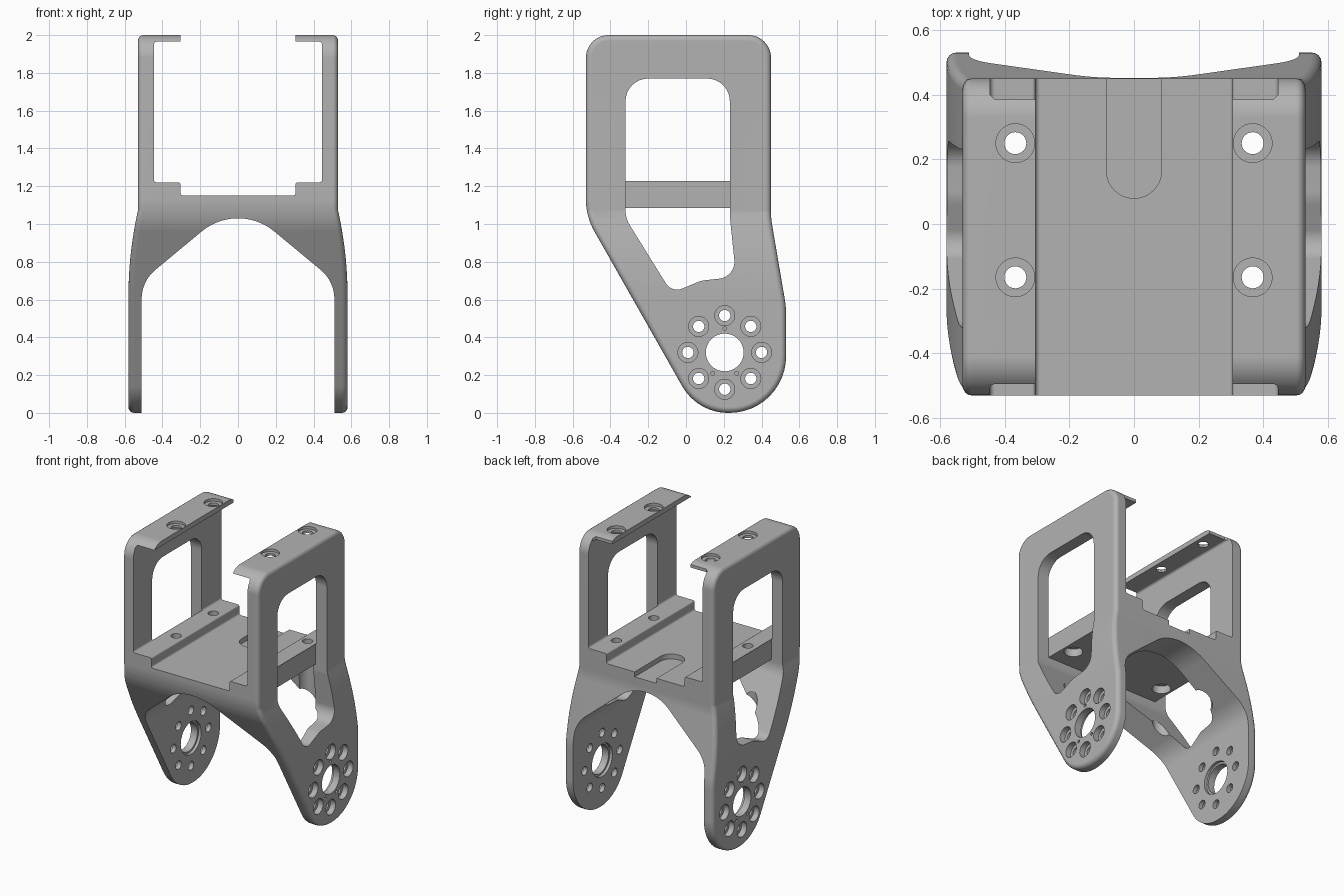
import bpy, bmesh
from math import pi, sin, cos, tan
from mathutils import Vector, Matrix

old = bpy.data.objects.get("Cube")
if old:
    bpy.data.objects.remove(old, do_unlink=True)

metal = bpy.data.materials.new("grey_metal")
metal.use_nodes = True
grey = (0.45, 0.45, 0.45, 1)
metal.diffuse_color = grey
metal.node_tree.nodes["Principled BSDF"].inputs["Base Color"].default_value = grey


def fillet(corners, seg=8):
    """Polygon of (a, b, radius) corners with each corner rounded."""
    out = []
    for i, (a, b, r) in enumerate(corners):
        p = Vector((a, b))
        u = (Vector(corners[i - 1][:2]) - p).normalized()
        v = (Vector(corners[(i + 1) % len(corners)][:2]) - p).normalized()
        if r == 0:
            out.append(p)
            continue
        half = u.angle(v) / 2
        centre = p + (u + v).normalized() * (r / sin(half))
        start = p + u * (r / tan(half)) - centre
        end = p + v * (r / tan(half)) - centre
        turn = start.angle(end)
        for k in range(seg + 1):
            t = k / seg
            w = (start * sin((1 - t) * turn) + end * sin(t * turn)) / sin(turn)
            out.append(centre + w)
    return out


def inset(pts, d):
    """Move a counter-clockwise outline inward by d."""
    out = []
    for i, p in enumerate(pts):
        t = (pts[(i + 1) % len(pts)] - pts[i - 1]).normalized()
        out.append(p + Vector((-t.y, t.x)) * d)
    return out


def place(axis, p, t):
    return {"x": (t, p[0], p[1]), "y": (p[0], t, p[1]), "z": (p[0], p[1], t)}[axis]


def finish(name, bm):
    bmesh.ops.recalc_face_normals(bm, faces=bm.faces)
    mesh = bpy.data.meshes.new(name)
    bm.to_mesh(mesh)
    bm.free()
    mesh.materials.append(metal)
    obj = bpy.data.objects.new(name, mesh)
    bpy.context.collection.objects.link(obj)
    return obj


def loft(axis, rings):
    """Solid through (outline, position) rings along an axis."""
    bm = bmesh.new()
    loops = [[bm.verts.new(place(axis, p, t)) for p in pts] for pts, t in rings]
    n = len(loops[0])
    for a, b in zip(loops, loops[1:]):
        for i in range(n):
            j = (i + 1) % n
            bm.faces.new((a[i], a[j], b[j], b[i]))
    bm.faces.new(loops[0][::-1])
    bm.faces.new(loops[-1])
    return bm


def prism(name, axis, pts, lo, hi):
    return finish(name, loft(axis, [(pts, lo), (pts, hi)]))


def box(name, x, y, z):
    return prism(name, "z", [(x[0], y[0]), (x[1], y[0]), (x[1], y[1]), (x[0], y[1])], *z)


def drills(name, holes):
    """One mesh of separate cylinders: (axis, centre, radius, lo, hi)."""
    bm = bmesh.new()
    for axis, c, r, lo, hi in holes:
        turn = Matrix.Rotation(pi / 2, 4, "Y") if axis == "x" else Matrix()
        spot = Matrix.Translation(place(axis, c, (lo + hi) / 2))
        bmesh.ops.create_cone(bm, cap_ends=True, segments=32, radius1=r, radius2=r,
                              depth=hi - lo, matrix=spot @ turn)
    return finish(name, bm)


def cut(obj, cutter):
    cutter.hide_render = True
    mod = obj.modifiers.new("cut", "BOOLEAN")
    mod.operation, mod.solver, mod.object = "DIFFERENCE", "EXACT", cutter
    bpy.context.view_layer.objects.active = obj
    bpy.ops.object.modifier_apply(modifier=mod.name)
    bpy.data.objects.remove(cutter, do_unlink=True)


# Solid body: side outline with rounded outer rims
WIDE, NARROW, RIM = 0.58, 0.53, 0.03
outline = fillet([(-0.53, 2, 0.12), (-0.53, 1.04, 0.35), (0.06, 0, 0.28),
                  (0.53, 0, 0.3), (0.53, 0.56, 0.5), (0.45, 1.03, 0.4),
                  (0.45, 2, 0.12)], 12)
half = [(inset(outline, RIM * (1 - cos(a))), WIDE - RIM + RIM * sin(a))
        for a in [k * pi / 8 for k in range(5)]]
bm = loft("x", [(p, -x) for p, x in reversed(half)] + half)

# Flare the legs outward below the shelf
top, low, steps = 1.07, 0.62, 9
for k in range(steps + 1):
    z = low + (top - low) * k / steps
    bmesh.ops.bisect_plane(bm, geom=bm.verts[:] + bm.edges[:] + bm.faces[:],
                           plane_co=(0, 0, z), plane_no=(0, 0, 1))
for v in bm.verts:
    s = min(max((top - v.co.z) / (top - low), 0), 1)
    v.co.x *= (NARROW + (WIDE - NARROW) * (1 - (1 - s) ** 2)) / WIDE
body = finish("bracket", bm)

# Side windows, leaving the shelf in place across them
window = prism("window_cutter", "x", fillet([
    (-0.32, 1.77, 0.12), (-0.32, 1.03, 0.15), (-0.075, 0.635, 0.07), (0.08, 0.7, 0.15),
    (0.265, 0.72, 0.09), (0.232, 1.04, 0.15), (0.232, 1.77, 0.12)]), -1, 1)
cut(window, box("shelf_keeper", (-0.443, 0.443), (-0.7, 0.7), (1.085, 1.23)))
cut(body, window)

# Upper bay with top lips, stepped shelf and floor
side = [(0.305, 2.2, 0), (0.305, 1.965, 0), (0.445, 1.965, 0.015), (0.445, 1.22, 0.015),
        (0.305, 1.22, 0.01), (0.305, 1.15, 0.015)]
bay = fillet(side + [(-x, z, r) for x, z, r in reversed(side)], 4)
cut(body, prism("bay_cutter", "y", bay, -1, 1))

# Arch between the legs
arch = fillet([(0.51, -0.2, 0), (0.51, 0.697, 0.2), (0, 1.12, 0.3),
               (-0.51, 0.697, 0.2), (-0.51, -0.2, 0)], 14)
cut(body, prism("arch_cutter", "y", arch, -1, 1))

# Shortened rear ends of the lips
for s in (-1, 1):
    notch = [(0.2 * s, 0.385), (0.43 * s, 0.385), (0.445 * s, 0.4), (0.445 * s, 0.7),
             (0.2 * s, 0.7)]
    cut(body, prism("lip_cutter", "z", notch, 1.95, 2.1))

# Cable slot in the floor
slot = fillet([(-0.085, 0.7, 0), (-0.085, 0.08, 0.084), (0.085, 0.08, 0.084),
               (0.085, 0.7, 0)], 10)
cut(body, prism("slot_cutter", "z", slot, 1.115, 1.18))

# Holes: pivot and bolt circle in the legs, screws in lips and shelf
PIVOT = Vector((0.205, 0.32))
ring = [PIVOT + 0.195 * Vector((cos(k * pi / 4), sin(k * pi / 4))) for k in range(8)]
pins = [PIVOT + 0.127 * Vector((cos(a), sin(a))) for a in (pi / 2, 4 * pi / 3, 5 * pi / 3)]
narrow, bores = [("x", PIVOT, 0.1, -1, 1)], []
narrow += [("x", c, 0.03, -1, 1) for c in ring]
for s in (-1, 1):
    def span(a, b):
        return (min(a * s, b * s), max(a * s, b * s))
    narrow += [("x", c, 0.01, *span(0.56, 0.7)) for c in pins]
    bores += [("x", c, 0.053, *span(0.54, 0.7)) for c in ring]
    bores.append(("x", PIVOT, 0.114, *span(0.45, 0.53)))
    for y in (0.25, -0.165):
        c = (0.367 * s, y)
        narrow.append(("z", c, 0.034, 0.8, 2.2))
        bores.append(("z", c, 0.06, 1.982, 2.2))
        bores.append(("z", c, 0.06, 0.6, 1.14))
cut(body, drills("hole_cutter", narrow))
cut(body, drills("counterbore_cutter", bores))

# Smooth rounded surfaces, crisp edges
bpy.ops.object.select_all(action="DESELECT")
body.select_set(True)
bpy.context.view_layer.objects.active = body
bpy.ops.object.shade_smooth_by_angle(angle=pi / 6)
weighted = body.modifiers.new("even_normals", "WEIGHTED_NORMAL")
weighted.keep_sharp = True
